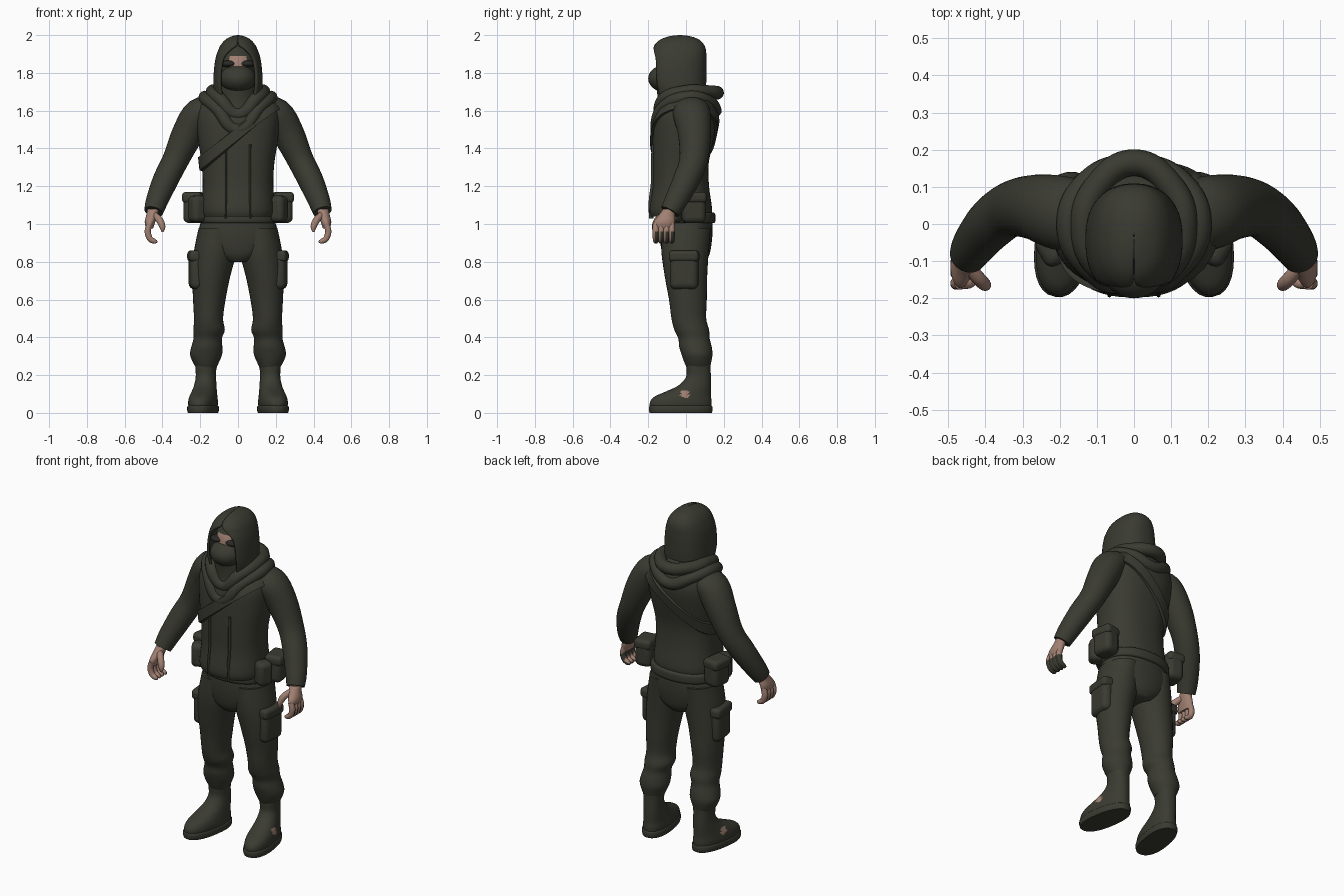
import bpy, bmesh, math
from mathutils import Vector

old = bpy.data.objects.get("Cube")
if old:
    bpy.data.objects.remove(old)


def material(name, rgb):
    m = bpy.data.materials.new(name)
    m.use_nodes = True
    m.diffuse_color = (*rgb, 1)
    m.node_tree.nodes["Principled BSDF"].inputs["Base Color"].default_value = (*rgb, 1)
    return m


OLIVE = material("dark olive cloth", (0.042, 0.043, 0.031))
DARK = material("dark grey lens", (0.022, 0.022, 0.02))
SKIN = material("skin", (0.36, 0.22, 0.17))


def finish(name, bm, mat, extra=None, rule=None):
    """Turn a bmesh into a smooth object; faces that pass the rule get the extra material."""
    bmesh.ops.recalc_face_normals(bm, faces=bm.faces)
    bm.normal_update()
    if rule:
        for f in bm.faces:
            f.material_index = int(rule(f.calc_center_median(), f.normal))
    me = bpy.data.meshes.new(name)
    bm.to_mesh(me)
    bm.free()
    me.materials.append(mat)
    if extra:
        me.materials.append(extra)
    ob = bpy.data.objects.new(name, me)
    bpy.context.collection.objects.link(ob)
    bpy.ops.object.select_all(action='DESELECT')
    ob.select_set(True)
    bpy.context.view_layer.objects.active = ob
    bpy.ops.object.shade_smooth_by_angle(angle=math.radians(50))
    return ob


def smooth_rows(rows, steps=4):
    """Catmull-Rom resampling of section rows."""
    out = []
    for i in range(len(rows) - 1):
        p = [Vector(rows[max(0, min(len(rows) - 1, i + k))]) for k in (-1, 0, 1, 2)]
        for j in range(steps):
            t = j / steps
            out.append(0.5 * (2 * p[1] + (p[2] - p[0]) * t
                       + (2 * p[0] - 5 * p[1] + 4 * p[2] - p[3]) * t * t
                       + (3 * p[1] - p[0] - 3 * p[2] + p[3]) * t ** 3))
    return out + [Vector(rows[-1])]


def power(v, p):
    return math.copysign(abs(v) ** p, v)


def loft(name, rows, mat, flat=True, p=1.0, n=32, s=1, extra=None, rule=None):
    """Skin oval sections (x, y, z, half width, half depth[, front opening angle])."""
    rows = smooth_rows(rows)
    opened = len(rows[0]) > 5
    bm = bmesh.new()
    rings = []
    for i, r in enumerate(rows):
        c, side, fwd = Vector(r[:3]), Vector((1, 0, 0)), Vector((0, 1, 0))
        if not flat:
            t = Vector(rows[min(i + 1, len(rows) - 1)][:3]) - Vector(rows[max(i - 1, 0)][:3])
            side = fwd.cross(t).normalized()
            fwd = t.cross(side).normalized()
        ring = []
        for k in range(n):
            if opened:
                a = (math.pi - max(r[5], 0.01)) * (2 * k / (n - 1) - 1)
            else:
                a = 2 * math.pi * k / n
            v = c + side * r[3] * power(math.sin(a), p) + fwd * r[4] * power(math.cos(a), p)
            ring.append(bm.verts.new((v.x * s, v.y, v.z)))
        rings.append(ring)
    for lo, hi in zip(rings, rings[1:]):
        for k in range(n - 1 if opened else n):
            j = (k + 1) % n
            bm.faces.new((lo[k], lo[j], hi[j], hi[k]))
    if not opened:
        bm.faces.new(rings[0])
        bm.faces.new(rings[-1])
    return finish(name, bm, mat, extra, rule)


def ball(name, loc, size, mat, extra=None, rule=None):
    bm = bmesh.new()
    bmesh.ops.create_uvsphere(bm, u_segments=48, v_segments=32, radius=1)
    for v in bm.verts:
        v.co = Vector(loc) + Vector(a * b for a, b in zip(v.co, size))
    return finish(name, bm, mat, extra, rule)


def block(name, loc, size, turn=0.0, round_=0.02):
    bm = bmesh.new()
    bmesh.ops.create_cube(bm, size=1)
    for v in bm.verts:
        v.co = Vector(a * b for a, b in zip(v.co, size))
    ob = finish(name, bm, OLIVE)
    ob.location, ob.rotation_euler.z = loc, turn
    b = ob.modifiers.new("round", 'BEVEL')
    b.width, b.segments = round_, 4
    return ob


def cord(name, pts, depth):
    """Closed soft roll of cloth through mirrored points."""
    loop = pts + [(-x, y, z) for x, y, z in pts[-2:0:-1]]
    cu = bpy.data.curves.new(name, 'CURVE')
    cu.dimensions, cu.bevel_depth, cu.bevel_resolution = '3D', depth, 5
    sp = cu.splines.new('BEZIER')
    sp.bezier_points.add(len(loop) - 1)
    for b, co in zip(sp.bezier_points, loop):
        b.co = co
        b.handle_left_type = b.handle_right_type = 'AUTO'
    sp.use_cyclic_u = True
    cu.materials.append(OLIVE)
    ob = bpy.data.objects.new(name, cu)
    bpy.context.collection.objects.link(ob)


# Jacket
JACKET = [(0, -.03, 1.04, .187, .16), (0, -.03, 1.08, .195, .168), (0, -.03, 1.2, .187, .152),
          (0, -.03, 1.32, .192, .15), (0, -.015, 1.45, .212, .162), (0, 0, 1.57, .222, .166),
          (0, .01, 1.65, .2, .138), (0, .01, 1.7, .14, .11), (0, .01, 1.74, .08, .08)]
loft("jacket", JACKET, OLIVE, p=.85, n=48)


def jacket_row(z):
    return min(smooth_rows(JACKET, 16), key=lambda r: abs(r[2] - z))


# Front placket edges
for s, side in ((1, "left"), (-1, "right")):
    rows = []
    for z in (1.03, 1.12, 1.22, 1.32, 1.42):
        r = jacket_row(z)
        rows.append((.066, r[1] - r[4] * .96, z, .007, .011))
    loft(side + "_placket", rows, OLIVE, n=10, s=s)

# Diagonal strap wrapped round the chest
bm = bmesh.new()
bands = []
for k in range(64):
    a, z = 2 * math.pi * k / 64, 1.48
    for _ in range(12):
        r = jacket_row(z)
        x = 1.05 * r[3] * power(math.sin(a), .85)
        z = .5 * z + .5 * (1.48 + .8 * x)
    band = []
    for dz, out in ((-.04, 1.0), (-.034, 1.08), (.034, 1.08), (.04, 1.0)):
        q = jacket_row(z + dz)
        band.append(bm.verts.new((out * q[3] * power(math.sin(a), .85),
                                  q[1] + out * q[4] * power(math.cos(a), .85), z + dz)))
    bands.append(band)
for k in range(64):
    a, b = bands[k], bands[(k + 1) % 64]
    for j in range(4):
        bm.faces.new((a[j], a[(j + 1) % 4], b[(j + 1) % 4], b[j]))
finish("chest_strap", bm, OLIVE)

# Hood, cowl folds and scarf
hood = loft("hood", [(0, -.03, 1.66, .125, .13, .7), (0, -.043, 1.74, .131, .15, .8),
                     (0, -.045, 1.82, .127, .154, .8), (0, -.042, 1.88, .118, .15, .7),
                     (0, -.037, 1.92, .105, .143, .4), (0, -.035, 1.95, .09, .13, .05),
                     (0, -.033, 1.978, .064, .1, .01), (0, -.032, 1.995, .03, .05, .01),
                     (0, -.032, 2.0, .002, .002, .01)], OLIVE, p=.85, n=48)
rim = hood.modifiers.new("thickness", 'SOLIDIFY')
rim.thickness, rim.offset = .014, -1
cord("outer_cowl", [(0, .155, 1.6), (.12, .115, 1.65), (.175, 0, 1.67), (.11, -.125, 1.61),
                    (0, -.155, 1.5)], .034)
cord("inner_cowl", [(0, .165, 1.695), (.1, .1, 1.7), (.135, 0, 1.7), (.095, -.115, 1.66),
                    (0, -.135, 1.58)], .036)
loft("scarf", [(0, -.04, 1.56, .12, .12), (0, -.035, 1.65, .11, .115), (0, -.05, 1.76, .09, .11)], OLIVE)

# Head with bare brow, face mask and eyewear
ball("head", (0, -.035, 1.83), (.1, .115, .125), OLIVE, SKIN,
     lambda c, n: c.y < -.08 and abs(c.x) < .045 and 1.83 < c.z < 1.89)
ball("face_mask", (0, -.1, 1.77), (.095, .1, .075), OLIVE)

# Hips and belt
loft("trouser_hips", [(0, 0, .8, .07, .1), (0, 0, .84, .15, .125), (0, 0, .92, .215, .138),
                      (0, 0, 1.0, .2, .14), (0, 0, 1.1, .18, .13)], OLIVE, p=.9)
loft("belt", [(0, 0, 1.005, .2, .148), (0, 0, 1.015, .208, .155), (0, 0, 1.05, .205, .155),
              (0, 0, 1.06, .195, .148)], OLIVE, p=.9)

for s, side in ((1, "left_"), (-1, "right_")):
    ball(side + "eyewear", (s * .05, -.122, 1.848), (.042, .035, .018), DARK)

    # Sleeve
    loft(side + "sleeve", [(.12, .02, 1.615, .055, .09), (.2, .03, 1.585, .085, .1),
                           (.265, .045, 1.48, .084, .088), (.33, .04, 1.34, .07, .075),
                           (.385, 0, 1.23, .067, .07), (.43, -.055, 1.12, .058, .06),
                           (.447, -.085, 1.065, .05, .052)], OLIVE, flat=False, s=s)

    # Hand with curled fingers; the left fingers have dark backs
    loft(side + "palm", [(.447, -.085, 1.08, .032, .036), (.455, -.1, 1.05, .03, .042),
                         (.466, -.115, 1.01, .028, .056), (.468, -.118, .975, .018, .05)], SKIN, s=s)
    for i in range(4):
        y = -.16 + .028 * i
        loft(side + "finger", [(.468, y, 1.0, .016, .016), (.478, y, .96, .017, .017),
                               (.466, y, .922, .016, .016), (.44, y, .908, .013, .013),
                               (.428, y, .91, .005, .005)], SKIN, flat=False, n=14, s=s, extra=OLIVE,
             rule=lambda c, n: c.x > 0 and c.z < .965 and n.y > -.3 and n.z < .3 and c.y > -.17)
    loft(side + "thumb", [(.446, -.115, 1.05, .018, .018), (.415, -.15, 1.02, .019, .019),
                          (.4, -.165, .985, .016, .016), (.4, -.168, .958, .006, .006)],
         SKIN, flat=False, n=14, s=s)

    # Trouser leg, gathered above the boot
    loft(side + "trouser_leg", [(.11, 0, .98, .098, .132), (.122, -.005, .85, .112, .125),
                                (.142, 0, .72, .1, .112), (.152, .01, .6, .086, .1),
                                (.156, .015, .5, .077, .092), (.153, .03, .44, .083, .092),
                                (.16, .042, .395, .075, .083), (.165, .05, .35, .082, .086),
                                (.169, .058, .31, .085, .082), (.17, .062, .27, .07, .072),
                                (.168, .065, .24, .055, .062)], OLIVE, s=s)
    block(side + "cargo_pocket", (s * .222, -.01, .755), (.07, .15, .2), s * -.1, .03)
    block(side + "pocket_flap", (s * .226, -.01, .83), (.074, .158, .06), s * -.1, .02)

    # Belt pouches
    block(side + "side_pouch", (s * .235, .04, 1.085), (.1, .125, .16), s * .15, .03)
    block(side + "side_pouch_flap", (s * .238, .04, 1.14), (.106, .133, .06), s * .15, .022)
    block(side + "front_pouch", (s * .215, -.065, 1.08), (.085, .09, .14), s * -.5, .028)

    # Boot, toes turned out, with a worn spot on the outer side
    boot = loft(side + "boot", [(0, -.095, .02, .07, .163), (0, -.095, .055, .074, .165),
                                (0, -.085, .085, .07, .152), (0, -.055, .112, .064, .122),
                                (0, -.02, .145, .058, .087), (0, 0, .19, .053, .066),
                                (0, 0, .24, .055, .064), (0, 0, .29, .06, .066)],
                OLIVE, p=.9, n=56, extra=SKIN,
                rule=lambda c, n, s=s: c.x * s > .03 and math.hypot(c.y + .085, c.z - .1) < .022)
    sole = loft(side + "sole", [(0, -.095, 0, .074, .166), (0, -.095, .015, .078, .17),
                                (0, -.095, .034, .077, .169), (0, -.095, .04, .07, .162)], OLIVE, p=.85)
    for ob in (boot, sole):
        ob.location = (s * .17, .066, 0)
        ob.rotation_euler.z = s * .16
